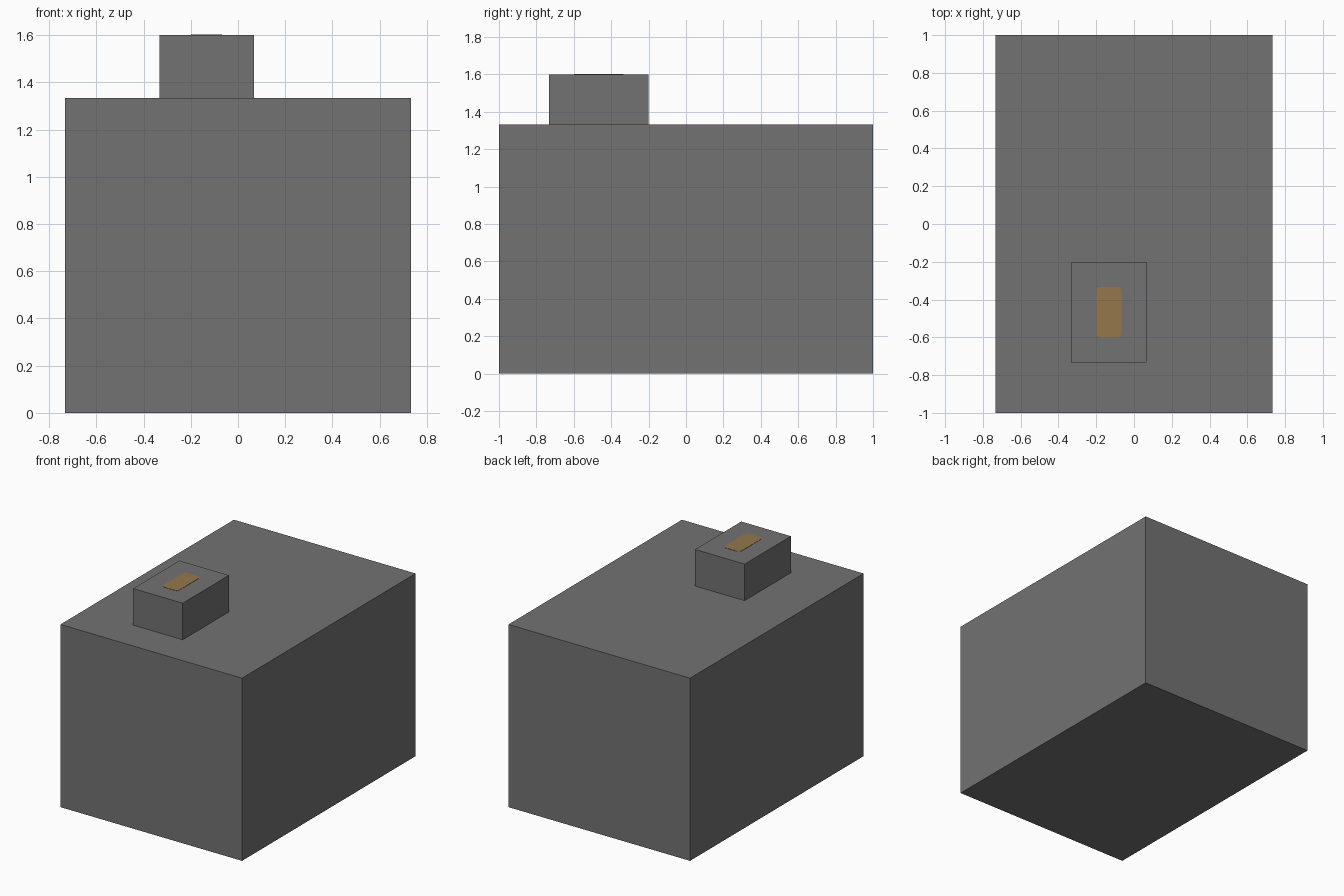
import bpy
import bmesh
from mathutils import Vector

cube = bpy.data.objects.get("Cube")
if cube:
    bpy.data.objects.remove(cube, do_unlink=True)


def make_material(name, colour):
    mat = bpy.data.materials.new(name)
    mat.use_nodes = True
    mat.diffuse_color = colour
    mat.node_tree.nodes["Principled BSDF"].inputs["Base Color"].default_value = colour
    return mat


def make_box(name, low, high, mat, corner_radius=0):
    """Box between two corners, optionally with rounded vertical edges."""
    low, high = Vector(low), Vector(high)
    bm = bmesh.new()
    bmesh.ops.create_cube(bm, size=1)
    bmesh.ops.scale(bm, vec=high - low, verts=bm.verts)
    if corner_radius:
        upright = [e for e in bm.edges
                   if abs(e.verts[0].co.z - e.verts[1].co.z) > 1e-5]
        bmesh.ops.bevel(bm, geom=upright, offset=corner_radius, segments=4,
                        profile=0.5, affect='EDGES')
    mesh = bpy.data.meshes.new(name)
    bm.to_mesh(mesh)
    bm.free()
    mesh.materials.append(mat)
    obj = bpy.data.objects.new(name, mesh)
    obj.location = (low + high) / 2
    bpy.context.collection.objects.link(obj)
    return obj


grey = make_material("dark grey", (0.17, 0.17, 0.17, 1))
amber = make_material("dull amber", (0.30, 0.185, 0.07, 1))

# Large main block
make_box("body", (-0.733, -1, 0), (0.733, 1, 1.333), grey)
# Small block on top, toward the front right
make_box("top_block", (-0.333, -0.733, 1.333), (0.067, -0.2, 1.6), grey)
# Thin rounded inlay on the small block
make_box("top_inlay", (-0.2, -0.6, 1.598), (-0.067, -0.333, 1.602), amber, 0.02)
